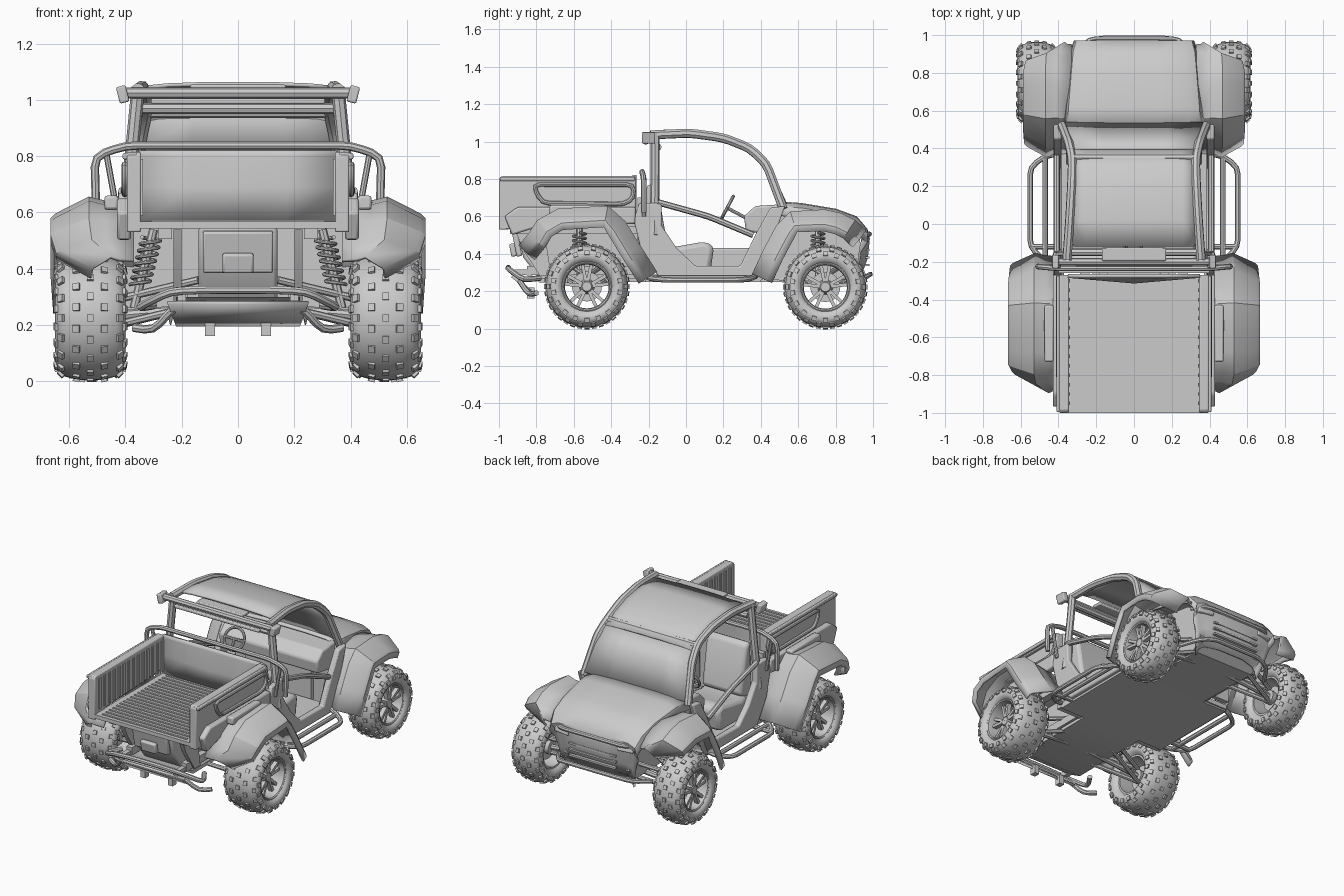
import bpy, bmesh
from math import sin, cos, pi, radians
from mathutils import Matrix, Vector, Euler

if "Cube" in bpy.data.objects:
    bpy.data.objects.remove(bpy.data.objects["Cube"])

def add(name, me, mirror=False, bevel=0, solid=0, angle=35):
    ob = bpy.data.objects.new(name, me)
    bpy.context.collection.objects.link(ob)
    bpy.ops.object.select_all(action='DESELECT')
    bpy.context.view_layer.objects.active = ob
    ob.select_set(True)
    bpy.ops.object.shade_smooth_by_angle(angle=radians(angle))
    if solid:
        m = ob.modifiers.new("thickness", 'SOLIDIFY')
        m.thickness, m.offset = solid, 0
    if bevel:
        m = ob.modifiers.new("bevel", 'BEVEL')
        m.width, m.segments = bevel, 2
    if mirror:
        ob.modifiers.new("mirror", 'MIRROR').use_mirror_merge = False

def mesh(name, verts, faces, **kw):
    me = bpy.data.meshes.new(name)
    me.from_pydata([tuple(v) for v in verts], [], faces)
    bm = bmesh.new()
    bm.from_mesh(me)
    bmesh.ops.recalc_face_normals(bm, faces=bm.faces)
    bm.to_mesh(me)
    bm.free()
    add(name, me, **kw)

def boxes(name, items, **kw):
    """items: (centre, size[, rotation])"""
    V, F = [], []
    for c, s, *r in items:
        M = Matrix.Translation(c) @ Euler(r[0] if r else (0, 0, 0)).to_matrix().to_4x4()
        n = len(V)
        V += [M @ Vector((s[0] * i / 2, s[1] * j / 2, s[2] * k / 2)) for i in (-1, 1) for j in (-1, 1) for k in (-1, 1)]
        F += [[n + a for a in f] for f in ((0, 1, 3, 2), (4, 6, 7, 5), (0, 4, 5, 1), (2, 3, 7, 6), (0, 2, 6, 4), (1, 5, 7, 3))]
    mesh(name, V, F, **kw)

def prism(name, prof, x0, x1, **kw):
    """(y, z) outline extruded along x"""
    n = len(prof)
    F = [list(range(n))[::-1], list(range(n, 2 * n))] + [(i, (i + 1) % n, n + (i + 1) % n, n + i) for i in range(n)]
    mesh(name, [(x, y, z) for x in (x0, x1) for y, z in prof], F, **kw)

def loft(name, rows, **kw):
    m = len(rows[0])
    F = [(i * m + j, i * m + j + 1, i * m + m + j + 1, i * m + m + j) for i in range(len(rows) - 1) for j in range(m - 1)]
    mesh(name, [v for r in rows for v in r], F, **kw)

def lathe(name, prof, c, n=40, **kw):
    """closed (x, radius) outline spun about an axle along x"""
    ring = prof + prof[:1]
    loft(name, [[(c[0] + x, c[1] + r * cos(2 * pi * i / n), c[2] + r * sin(2 * pi * i / n)) for x, r in ring]
                for i in range(n + 1)], **kw)

def rounded(pts, d=0.04):
    P = [Vector(p) for p in pts]
    out = [P[0]]
    for a, b, c in zip(P, P[1:], P[2:]):
        u, v = a - b, c - b
        p, q = (b + w.normalized() * min(d, w.length * .45) for w in (u, v))
        out += [p, p * .25 + b * .5 + q * .25, q]
    return out + [P[-1]]

def tubes(name, paths, r, mirror=False, smooth=True):
    cu = bpy.data.curves.new(name, 'CURVE')
    cu.dimensions, cu.bevel_depth, cu.bevel_resolution, cu.use_fill_caps = '3D', r, 2, True
    for path in paths:
        pts = rounded(path) if smooth else path
        sp = cu.splines.new('POLY')
        sp.points.add(len(pts) - 1)
        for p, q in zip(sp.points, pts):
            p.co = (*q, 1)
    tmp = bpy.data.objects.new(name + "_path", cu)
    me = bpy.data.meshes.new_from_object(tmp)
    bpy.data.objects.remove(tmp)
    add(name, me, mirror)

def span(half):
    return half + [(-x, y, z) for x, y, z in half[::-1]]

# Wheels: tyre, tread knobs, rim, hub and paired spokes
for pos, cx, cy, w, R in (("rear", .525, -.53, .25, .225), ("front", .515, .745, .205, .222)):
    c = (cx, cy, R)
    t = [(-.36, .56), (-.46, .63), (-.5, .74), (-.47, .84), (-.38, .92), (-.22, .97), (-.08, .985)]
    lathe(pos + "_tyre", [(x * w, r * R) for x, r in t + [(-x, r) for x, r in t[::-1]]], c, mirror=True, angle=60)
    knobs = []
    for row, (fx, fr, tilt) in enumerate([(-.49, .80, 1.3), (-.42, .905, .8), (-.2, .98, .25),
                                          (.0, .99, 0), (.2, .98, -.25), (.42, .905, -.8), (.49, .80, -1.3)]):
        for k in range(18):
            a = 2 * pi * (k + .5 * (row % 2)) / 18
            M = Matrix.Rotation(a, 3, 'X') @ Matrix.Rotation(-tilt, 3, 'Y').to_3x3()
            knobs.append(((cx + fx * w, cy - R * fr * sin(a), R + R * fr * cos(a)), (.024, .026, .012), M.to_euler()))
    boxes(pos + "_tread_knobs", knobs, mirror=True)
    rim = [(-.38, .61), (.40, .61), (.42, .57), (.40, .54), (.3, .52), (-.38, .52)]
    lathe(pos + "_rim", [(x * w, r * R) for x, r in rim], c, mirror=True)
    lathe(pos + "_hub", [(-.06, .001), (-.06, .045), (.055, .035), (.07, .025), (.07, .001)], c, n=20, mirror=True)
    angles = [2 * pi * k / 5 + pi / 2 + o for k in range(5) for o in (-.2, .2)]
    boxes(pos + "_spokes", [((cx + .055, cy + .077 * cos(a), R + .077 * sin(a)), (.028, .095, .018), (a, 0, 0))
                            for a in angles], mirror=True)
    lathe(pos + "_brake_disc", [(-.03, .02), (-.03, .08), (-.015, .08), (-.015, .02)], c, n=24, mirror=True)
    # Suspension: arms, axle, shock with coil spring
    tubes(pos + "_suspension_arms", [[(.14, cy + s * .12, z0), (cx - .05, cy, z1)]
                                     for s in (-1, 1) for z0, z1 in ((.27, .19), (.36, .28))], .014, True)
    tubes(pos + "_axle", [[(0, cy, .27), (cx, cy, R)]], .018, True)
    top, bot = Vector((.30, cy - .04, .54)), Vector((.37, cy - .04, .26))
    tubes(pos + "_shock", [[top, bot]], .016, True)
    tubes(pos + "_coil_spring", [[top.lerp(bot, .1 + .6 * i / 84) + Vector((.034 * cos(i * pi / 6), .034 * sin(i * pi / 6), 0))
                                  for i in range(85)]], .007, True, smooth=False)

# Fender flares: (y, z, outer x) stations, each with crown, sloped shoulder and lip
flares = {
    "rear_fender": (.37, [(-.89, .44, .52), (-.84, .50, .64), (-.79, .575, .66), (-.68, .635, .66), (-.42, .65, .66),
                          (-.33, .57, .66), (-.25, .44, .66), (-.16, .30, .65)]),
    "front_fender": (.33, [(.36, .29, .575), (.42, .42, .58), (.49, .55, .58), (.56, .62, .58), (.74, .63, .58),
                           (.83, .61, .58), (.90, .575, .57), (.96, .52, .40)])}
for name, (xi, st) in flares.items():
    rows = []
    for i, (y, z, xo) in enumerate(st):
        a, b = st[max(i - 1, 0)], st[min(i + 1, len(st) - 1)]
        n = Vector((0, a[1] - b[1], b[0] - a[0])).normalized()
        rows.append([Vector((xi + (xo - xi) * f, y, z)) - n * d for f, d in
                     ((0, .02), (.35, .015), (.55, 0), (.95, .06), (1, .075), (1, .11))])
    loft(name, rows, mirror=True, solid=.014, angle=28)

# Hood and nose
rows = []
for y, z, w in ((.49, .675, .37), (.62, .665, .36), (.80, .635, .345), (.91, .595, .335), (.965, .53, .32),
                (.98, .48, .30), (.97, .38, .27), (.93, .27, .24)):
    back = .05 if z < .5 else 0
    rows.append([(f * w, y - back * abs(f) ** 3, z - d) for f, d in
                 ((-1, .07), (-.95, .025), (-.8, .005), (-.4, 0), (.4, 0), (.8, .005), (.95, .025), (1, .07))])
loft("hood", rows, solid=.012, angle=30)
prism("front_bulkhead", [(.42, .26), (.86, .25), (.93, .32), (.93, .50), (.80, .58), (.42, .63)], -.24, .24)
boxes("headlight", [((.23, .955, .485), (.11, .03, .05), (.3, 0, -.15))], mirror=True, bevel=.008)
boxes("grille_bars", [((0, .97, .34 + .04 * i), (.34, .02, .012)) for i in range(3)])
tubes("front_bumper", [span([(.34, .84, .25), (.27, .95, .27), (.18, .985, .29)]),
                       span([(.30, .90, .50), (.24, .98, .505)])], .014)

# Cabin tub, sides, firewall and back wall
prism("cabin_side", [(-.28, .58), (-.25, .67), (-.13, .67), (-.13, .55), (-.05, .43), (.05, .335), (.29, .335),
                     (.37, .50), (.45, .645), (.53, .655), (.46, .46), (.38, .265), (-.14, .265), (-.24, .42)],
      .385, .425, mirror=True, bevel=.008)
boxes("cabin_floor", [((0, .08, .275), (.80, .66, .03))])
boxes("firewall", [((0, .46, .46), (.72, .03, .38))])
boxes("cabin_back_wall", [((0, -.245, .48), (.80, .03, .44))])
prism("dashboard", [(.32, .52), (.31, .60), (.37, .655), (.52, .665), (.46, .50)], -.36, .36, bevel=.012)
prism("seat_cushion", [(-.16, .30), (-.16, .44), (-.10, .43), (.10, .465), (.15, .44), (.13, .30)], .03, .34,
      mirror=True, bevel=.025)
prism("seat_back", [(-.15, .42), (-.10, .45), (-.15, .74), (-.17, .77), (-.21, .77), (-.22, .42)], .04, .33,
      mirror=True, bevel=.02)
boxes("centre_console", [((0, .12, .36), (.07, .50, .14))], bevel=.01)
# Steering wheel and column
c, ax = Vector((-.18, .22, .645)), Vector((0, .75, -.4)).normalized()
u, v = Vector((1, 0, 0)), Vector((0, .4, .75)).normalized()
tubes("steering_wheel", [[c + .07 * (cos(a * pi / 12) * u + sin(a * pi / 12) * v) for a in range(25)]], .009, smooth=False)
tubes("steering_column", [[c, c + ax * .2], [c - u * .07, c + u * .07], [c, c - v * .07]], .009)

# Belly pan: flat centre, narrower sloped ends; drivetrain housing and frame
prism("belly_pan", [(-.22, .25), (-.22, .27), (.40, .27), (.40, .25)], -.40, .40)
prism("rear_belly_pan", [(-.22, .25), (-.78, .245), (-.88, .30), (-.78, .27), (-.22, .27)], -.22, .22)
prism("front_belly_pan", [(.40, .25), (.86, .24), (.94, .30), (.86, .27), (.40, .27)], -.22, .22)
prism("drive_housing", [(-.91, .55), (-.87, .38), (-.77, .25), (-.24, .26), (-.24, .55)], -.14, .14, bevel=.012)
boxes("rear_hatch", [((0, -.905, .46), (.25, .03, .15), (.2, 0, 0)), ((0, -.925, .42), (.11, .03, .07), (.2, 0, 0))], bevel=.008)
boxes("bed_frame_rail", [((.26, -.60, .53), (.05, .68, .05)), ((.20, -.55, .31), (.04, .6, .05))], mirror=True)
prism("rear_frame_plate", [(-.92, .54), (-.87, .42), (-.78, .28), (-.72, .28), (-.76, .54)], .20, .23, mirror=True)

# Cargo bed: ribbed floor, head wall, side walls with framed recess
boxes("bed_floor", [((0, -.635, .555), (.70, .73, .025))])
boxes("bed_floor_ribs", [((0, -.97 + .037 * i, .569), (.62, .014, .008)) for i in range(19)])
loft("bed_head_wall", [[(x, -.275 - b * (1 - abs(x) / .35), z) for x in (-.35, -.17, 0, .17, .35)]
                       for z, b in ((.56, 0), (.69, .03), (.80, 0), (.82, 0))], solid=.02)
prism("bed_side_wall", [(-1, .53), (-1, .80), (-.985, .815), (-.27, .815), (-.27, .60), (-.88, .57), (-.95, .53)],
      .345, .395, mirror=True, bevel=.006)
boxes("bed_wall_ribs", [((.343, -.95 + .05 * i, .69), (.01, .018, .20)) for i in range(14)], mirror=True)
prism("bed_lower_panel", [(-.93, .50), (-.97, .60), (-.90, .65), (-.27, .65), (-.27, .56), (-.80, .54)], .38, .43,
      mirror=True, bevel=.01)
x = .402
tubes("bed_recess_frame", [[(x, -.5, .77), (x, -.82, .77), (x, -.77, .67), (x, -.33, .665), (x, -.28, .70),
                            (x, -.28, .77), (x, -.5, .77)]], .012, True)
boxes("bed_top_rail", [((.385, -.635, .80), (.05, .72, .022))], mirror=True, bevel=.005)
boxes("side_vent", [((.45, -.58, .635), (.05, .30, .05)), ((.45, -.52, .59), (.06, .10, .10))], mirror=True, bevel=.01)

# Roll cage, windshield, roof
tubes("roof_rail", [[(.38, .52, .64), (.345, .43, .88), (.325, .34, .965), (.33, .20, 1.02), (.34, .02, 1.045),
                     (.355, -.19, 1.035)]], .025, True)
tubes("rear_post", [[(.355, -.165, 1.045), (.375, -.165, .84), (.41, -.17, .50)]], .024, True)
tubes("roof_cross_bars", [span([(.41, -.20, 1.025), (.1, -.20, 1.025)]), span([(.33, .35, .955), (.1, .35, .955)]),
                          span([(.35, -.15, .97), (.1, -.15, .97)])], .02)
boxes("roof_end_bracket", [((.41, -.20, 1.02), (.035, .07, .06), (0, .25, 0))], mirror=True, bevel=.006)
tubes("rear_guard_bar", [span([(.505, -.225, .62), (.51, -.225, .80), (.40, -.235, .838), (.1, -.235, .838)])], .015)
tubes("rear_guard_brace", [[(.43, -.225, .60), (.47, -.225, .82)]], .011, True)
tubes("door_bar", [[(.41, -.15, .675), (.41, .12, .60), (.41, .36, .50)]], .017, True)
loft("windshield", [[(f * w, y, z) for f in (-1, -.5, 0, .5, 1)] for y, z, w in
                    ((.535, .665, .365), (.455, .84, .335), (.385, .935, .31))], solid=.012)
loft("roof", [[(f * .32, y, z + .012 * (1 - f ** 4)) for f in (-1, -.8, -.4, 0, .4, .8, 1)] for y, z in
              ((.39, .93), (.30, .985), (.18, 1.025), (.02, 1.045), (-.12, 1.045))], solid=.014)
boxes("rear_roof_visor", [((0, -.16, 1.045), (.34, .07, .02)), ((0, -.215, .995), (.62, .025, .02))], bevel=.006)

# Side steps
tubes("side_step", [[(.41, .37, .29), (.47, .36, .27), (.55, .30, .26), (.55, -.12, .26), (.47, -.20, .27), (.41, -.21, .28)],
                    [(.47, .35, .27), (.47, -.19, .27)], [(.40, -.12, .265), (.55, -.12, .26)]], .015, True)

# Rear bumper
tubes("rear_bumper", [span([(.30, -.78, .27), (.36, -.87, .26), (.24, -.95, .32), (.1, -.95, .325)]),
                      span([(.37, -.80, .19), (.30, -.84, .18), (.22, -.90, .27), (.1, -.90, .275)])], .015)
mesh("rear_skid", [(-.25, -.93, .28), (.25, -.93, .28), (.22, -.83, .20), (-.22, -.83, .20)], [(0, 1, 2, 3)], solid=.015)
boxes("rear_tow_tabs", [((.10, -.83, .19), (.035, .04, .06)), ((.20, -.89, .30), (.03, .09, .03))], mirror=True)
